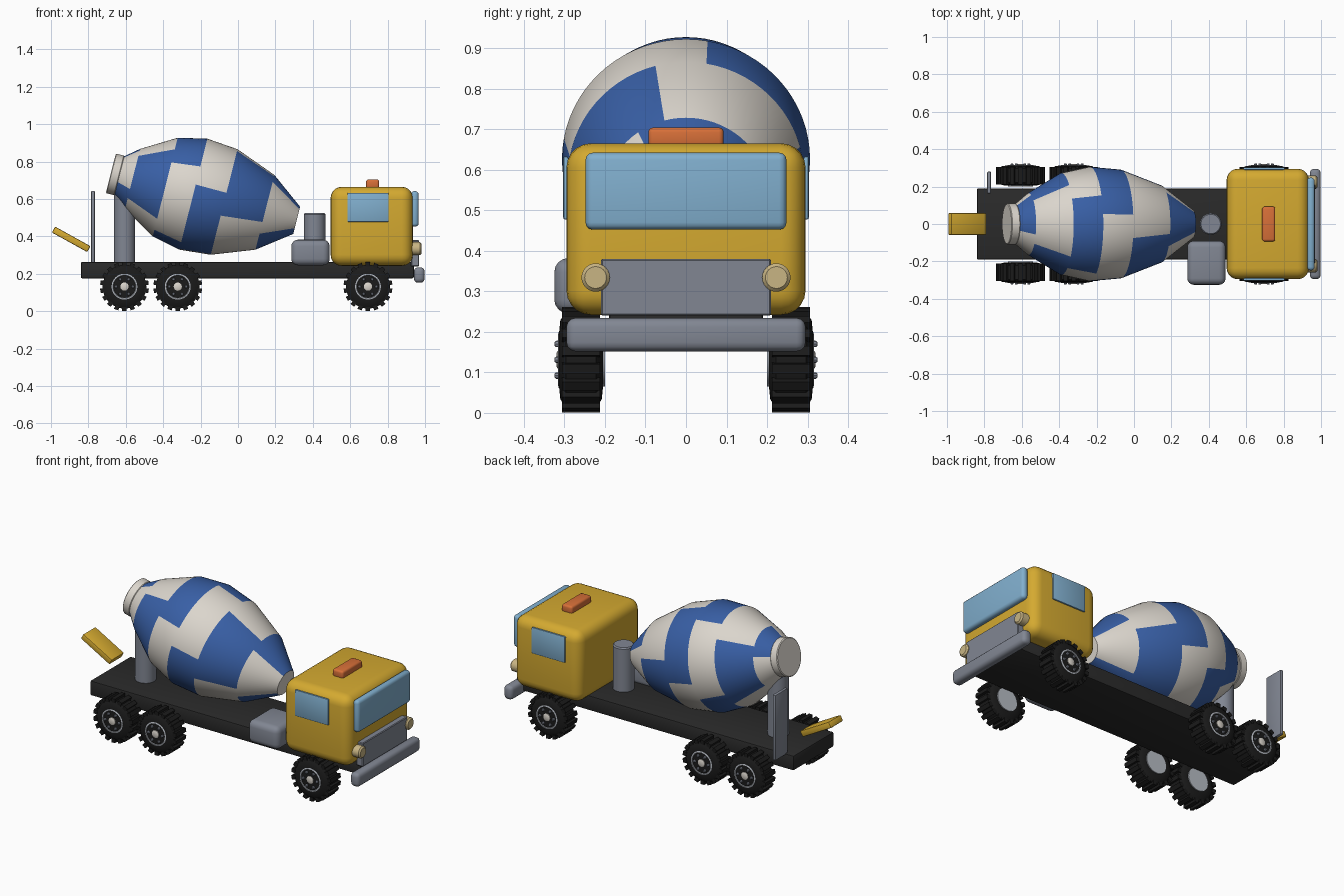
import bpy, bmesh, math
from mathutils import Vector, Matrix

if "Cube" in bpy.data.objects:
    bpy.data.objects.remove(bpy.data.objects["Cube"])


def material(name, r, g, b):
    m = bpy.data.materials.new(name)
    m.diffuse_color = (r, g, b, 1)
    m.use_nodes = True
    m.node_tree.nodes["Principled BSDF"].inputs["Base Color"].default_value = m.diffuse_color
    return m


YELLOW = material("cab yellow", 0.66, 0.40, 0.03)
BLUE = material("drum blue", 0.04, 0.115, 0.38)
CREAM = material("drum cream", 0.71, 0.67, 0.61)
DARK = material("chassis dark", 0.023, 0.023, 0.023)
BLACK = material("tyre black", 0.011, 0.011, 0.011)
GREY = material("steel grey", 0.22, 0.24, 0.29)
GLASS = material("window blue", 0.22, 0.43, 0.62)
ORANGE = material("beacon orange", 0.68, 0.16, 0.04)
LAMP = material("lamp yellow", 0.58, 0.46, 0.23)
RIM = material("rim silver", 0.48, 0.51, 0.56)


def finish(name, bm, *mats):
    bmesh.ops.recalc_face_normals(bm, faces=bm.faces)
    me = bpy.data.meshes.new(name)
    bm.to_mesh(me)
    bm.free()
    for m in mats:
        me.materials.append(m)
    ob = bpy.data.objects.new(name, me)
    bpy.context.collection.objects.link(ob)
    return ob


def box(name, lo, hi, mat, bevel=0.0, segs=3, tilt=0.0):
    """Bevelled box between two corners, tilted about its own y axis."""
    lo, hi = Vector(lo), Vector(hi)
    bm = bmesh.new()
    bmesh.ops.create_cube(bm, size=1, matrix=Matrix.Diagonal((*(hi - lo), 1)))
    if bevel:
        bmesh.ops.bevel(bm, geom=bm.edges[:], offset=bevel, segments=segs,
                        profile=0.5, affect='EDGES')
    bm.transform(Matrix.Translation((lo + hi) / 2) @ Matrix.Rotation(tilt, 4, 'Y'))
    return finish(name, bm, mat)


def lathe(name, origin, axis, up, profile, mats, segs=32, rule=None):
    """Turn (distance, radius) points about an axis, closing both ends.
    rule(band, angle in degrees) picks the material index."""
    origin, axis, up = Vector(origin), Vector(axis), Vector(up)
    side = up.cross(axis)
    bm = bmesh.new()
    rings = []
    for t, r in profile:
        ring = []
        for i in range(segs):
            a = math.tau * i / segs
            ring.append(bm.verts.new(origin + axis * t + (up * math.cos(a) + side * math.sin(a)) * r))
        rings.append(ring)
    for k in range(len(rings) - 1):
        for i in range(segs):
            j = (i + 1) % segs
            f = bm.faces.new((rings[k][i], rings[k][j], rings[k + 1][j], rings[k + 1][i]))
            if rule:
                f.material_index = rule(k, 360 * (i + 0.5) / segs)
    bm.faces.new(rings[0])
    bm.faces.new(rings[-1])
    return finish(name, bm, *mats)


UP, X, Z = (0, 0, 1), (1, 0, 0), (0, 0, 1)

# Chassis and bumper
box("chassis", (-0.84, -0.19, 0.175), (0.94, 0.19, 0.263), DARK, 0.008, 2)
box("bumper", (0.94, -0.295, 0.152), (0.998, 0.295, 0.234), GREY, 0.022)

# Cab with windows, grille, lamps and beacon
box("cab", (0.495, -0.295, 0.242), (0.935, 0.295, 0.665), YELLOW, 0.06, 5)
box("windscreen", (0.925, -0.248, 0.452), (0.966, 0.248, 0.642), GLASS, 0.018)
box("grille", (0.925, -0.21, 0.24), (0.968, 0.21, 0.38), GREY, 0.004, 1)
box("beacon", (0.685, -0.093, 0.655), (0.755, 0.093, 0.704), ORANGE, 0.012)
for s in (-1, 1):
    y0, y1 = sorted((s * 0.29, s * 0.303))
    box("side_window", (0.585, y0, 0.477), (0.805, y1, 0.633), GLASS, 0.005, 2)
    lathe("headlight", (0, s * 0.223, 0.334), X, UP,
          [(0.925, 0.035), (0.972, 0.035), (0.98, 0.027)], [LAMP], 24)

# Engine box, standing tank, drum post and rear panel
box("engine_box", (0.285, -0.325, 0.245), (0.49, -0.09, 0.382), GREY, 0.035, 4)
lathe("tank", (0.41, 0, 0), Z, X, [(0.25, 0.058), (0.518, 0.058), (0.525, 0.052)], [GREY])
lathe("drum_post", (-0.607, 0, 0), Z, X, [(0.25, 0.057), (0.66, 0.057)], [GREY])
box("rear_panel", (-0.785, 0.163, 0.255), (-0.765, 0.28, 0.643), GREY, 0.005, 2)

# Discharge chute
box("chute", (-1.0, -0.058, 0.366), (-0.784, 0.058, 0.402), YELLOW, 0.006, 2, math.radians(29))

# Mixer drum with stepped spiral stripes, each band turned further than the last
tilt = math.radians(14.2)
drum_axis = (math.cos(tilt), 0, -math.sin(tilt))
drum_up = (math.sin(tilt), 0, math.cos(tilt))
drum_start = (-0.68, 0, 0.737)
drum_profile = [(0.04, 0.10), (0.12, 0.165), (0.30, 0.272), (0.455, 0.306),
                (0.625, 0.291), (0.85, 0.206), (1.025, 0.075)]


def stripe(band, angle):
    return 1 if (angle - 8 - 69 * (band - 3)) % 180 < 90 else 0


lathe("drum", drum_start, drum_axis, drum_up, drum_profile, [CREAM, BLUE], 72, stripe)
lathe("drum_collar", drum_start, drum_axis, drum_up,
      [(0.0, 0.104), (0.004, 0.109), (0.044, 0.109), (0.05, 0.104)], [CREAM], 48)

# Wheels: tyre with tread blocks, rim, hub cap and bolts
R = 0.131
for x in (-0.607, -0.322, 0.695):
    for s in (-1, 1):
        centre, out = Vector((x, 0, R)), (0, s, 0)
        lathe("tyre", centre, out, UP,
              [(0.205, 0.07), (0.208, 0.098), (0.222, 0.117), (0.296, 0.117),
               (0.31, 0.098), (0.313, 0.068)], [BLACK], 36)
        bm = bmesh.new()
        for i in range(18):
            turn = Matrix.Rotation(math.tau * i / 18, 4, 'Y')
            bmesh.ops.create_cube(bm, size=1, matrix=Matrix.Translation((x, s * 0.259, R)) @ turn
                                  @ Matrix.Translation((0, 0, 0.119))
                                  @ Matrix.Diagonal((0.024, 0.094, 0.023, 1)))
        finish("tyre_tread", bm, BLACK)
        lathe("rim", centre, out, UP,
              [(0.2, 0.066), (0.314, 0.069), (0.316, 0.062), (0.309, 0.057), (0.309, 0.02)], [RIM])
        lathe("hub_cap", centre, out, UP, [(0.3, 0.022), (0.317, 0.022), (0.32, 0.016)], [CREAM], 20)
        for i in range(6):
            a = math.tau * i / 6
            p = centre + Vector((math.cos(a), 0, math.sin(a))) * 0.045
            lathe("wheel_bolt", p, out, UP, [(0.3, 0.008), (0.32, 0.008), (0.324, 0.005)], [GREY], 8)

# Smooth the rounded parts, keep hard corners
for ob in bpy.context.scene.objects:
    ob.select_set(True)
    bpy.context.view_layer.objects.active = ob
bpy.ops.object.shade_smooth_by_angle(angle=math.radians(35))
